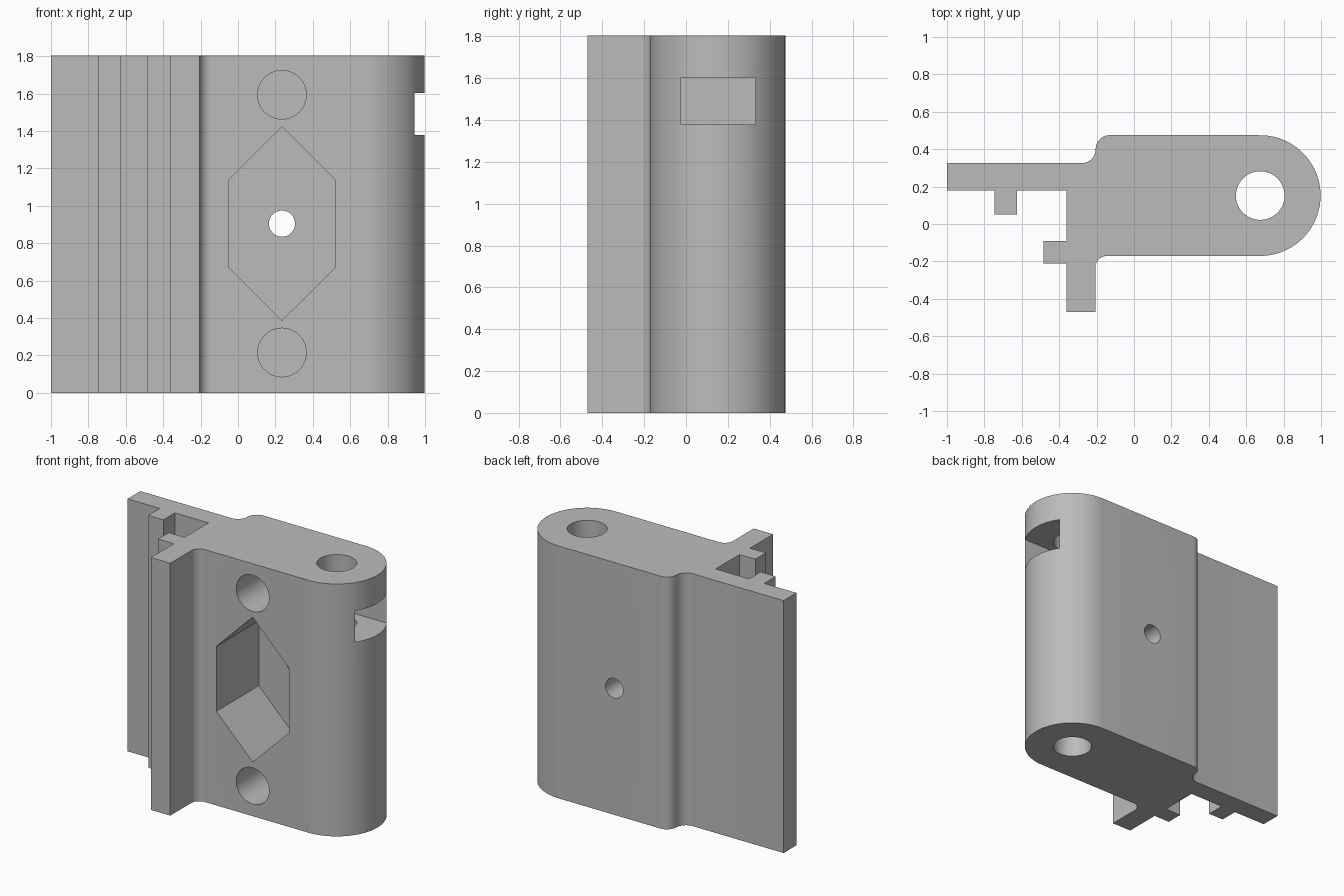
import bpy, bmesh
from math import cos, sin, pi, radians
from mathutils import Vector, Matrix

cube = bpy.data.objects.get("Cube")
if cube:
    bpy.data.objects.remove(cube, do_unlink=True)

H = 1.805            # bracket height
FRONT = -0.17        # front plane of the thick block
BORE = (0.675, 0.152)
HOLE_X, MID_Z = 0.235, 0.905

grey = bpy.data.materials.new("plain grey")
grey.use_nodes = True
colour = (0.5, 0.5, 0.5, 1)
grey.diffuse_color = colour
grey.node_tree.nodes["Principled BSDF"].inputs["Base Color"].default_value = colour


def arc(cx, cy, r, start, end, steps):
    angles = [radians(start + (end - start) * i / steps) for i in range(steps + 1)]
    return [(cx + r * cos(a), cy + r * sin(a)) for a in angles]


def prism(name, points, depth, matrix=Matrix()):
    """Extrude a flat outline along its local z."""
    bm = bmesh.new()
    face = bm.faces.new([bm.verts.new((x, y, 0)) for x, y in points])
    out = bmesh.ops.extrude_face_region(bm, geom=[face])
    verts = [v for v in out["geom"] if isinstance(v, bmesh.types.BMVert)]
    bmesh.ops.translate(bm, vec=(0, 0, depth), verts=verts)
    bmesh.ops.transform(bm, matrix=matrix, verts=bm.verts)
    bmesh.ops.recalc_face_normals(bm, faces=bm.faces)
    mesh = bpy.data.meshes.new(name)
    bm.to_mesh(mesh)
    bm.free()
    mesh.materials.append(grey)
    obj = bpy.data.objects.new(name, mesh)
    bpy.context.collection.objects.link(obj)
    return obj


def circle(r, steps=48):
    return arc(0, 0, r, 0, 360, steps)[:-1]


# Bracket outline: thin rail with ribs, front flange, rounded block, stepped back
outline = [(-1, 0.18), (-0.745, 0.18), (-0.745, 0.05), (-0.625, 0.05), (-0.625, 0.18),
           (-0.36, 0.18), (-0.36, -0.09), (-0.485, -0.09), (-0.485, -0.21),
           (-0.36, -0.21), (-0.36, -0.47), (-0.207, -0.47)]
outline += arc(-0.142, FRONT - 0.065, 0.065, 180, 90, 10)
outline += arc(*BORE, 0.3225, -90, 90, 48)
outline += arc(-0.13, 0.4, 0.075, 90, 180, 10)
outline += arc(-0.28, 0.4, 0.075, 0, -90, 10)[1:]
outline += [(-1, 0.325)]
bracket = prism("bracket", outline, H)


# Cutters; those entering from the front run along +y
def from_front(z, y=FRONT - 0.1):
    return Matrix.Translation((HOLE_X, y, z)) @ Matrix.Rotation(-pi / 2, 4, "X")


half_w, half_flat, half_h = 0.287, 0.232, 0.518
hexagon = [(0, half_h), (half_w, half_flat), (half_w, -half_flat),
           (0, -half_h), (-half_w, -half_flat), (-half_w, half_flat)]
slot = [(0.5, -0.025), (1.2, -0.025), (1.2, 0.333), (0.5, 0.333)]

cutters = [
    prism("bore_cutter", circle(0.13), H + 0.2, Matrix.Translation((*BORE, -0.1))),
    prism("slot_cutter", slot, 0.225, Matrix.Translation((0, 0, 1.378))),
    prism("pocket_cutter", hexagon, 0.58, from_front(MID_Z)),
    prism("screw_hole_cutter", circle(0.07, 32), 1.0, from_front(MID_Z)),
]
for side, label in ((1, "upper"), (-1, "lower")):
    cutters.append(prism(label + "_socket_cutter", circle(0.13), 0.58,
                         from_front(MID_Z + side * 0.689)))

bpy.ops.object.select_all(action="DESELECT")
bpy.context.view_layer.objects.active = bracket
bracket.select_set(True)
for cutter in cutters:
    cutter.hide_render = True
    mod = bracket.modifiers.new(cutter.name, "BOOLEAN")
    mod.operation = "DIFFERENCE"
    mod.solver = "EXACT"
    mod.object = cutter
    bpy.ops.object.modifier_apply(modifier=mod.name)
for cutter in cutters:
    bpy.data.objects.remove(cutter, do_unlink=True)

bpy.ops.object.shade_smooth_by_angle(angle=radians(30))
